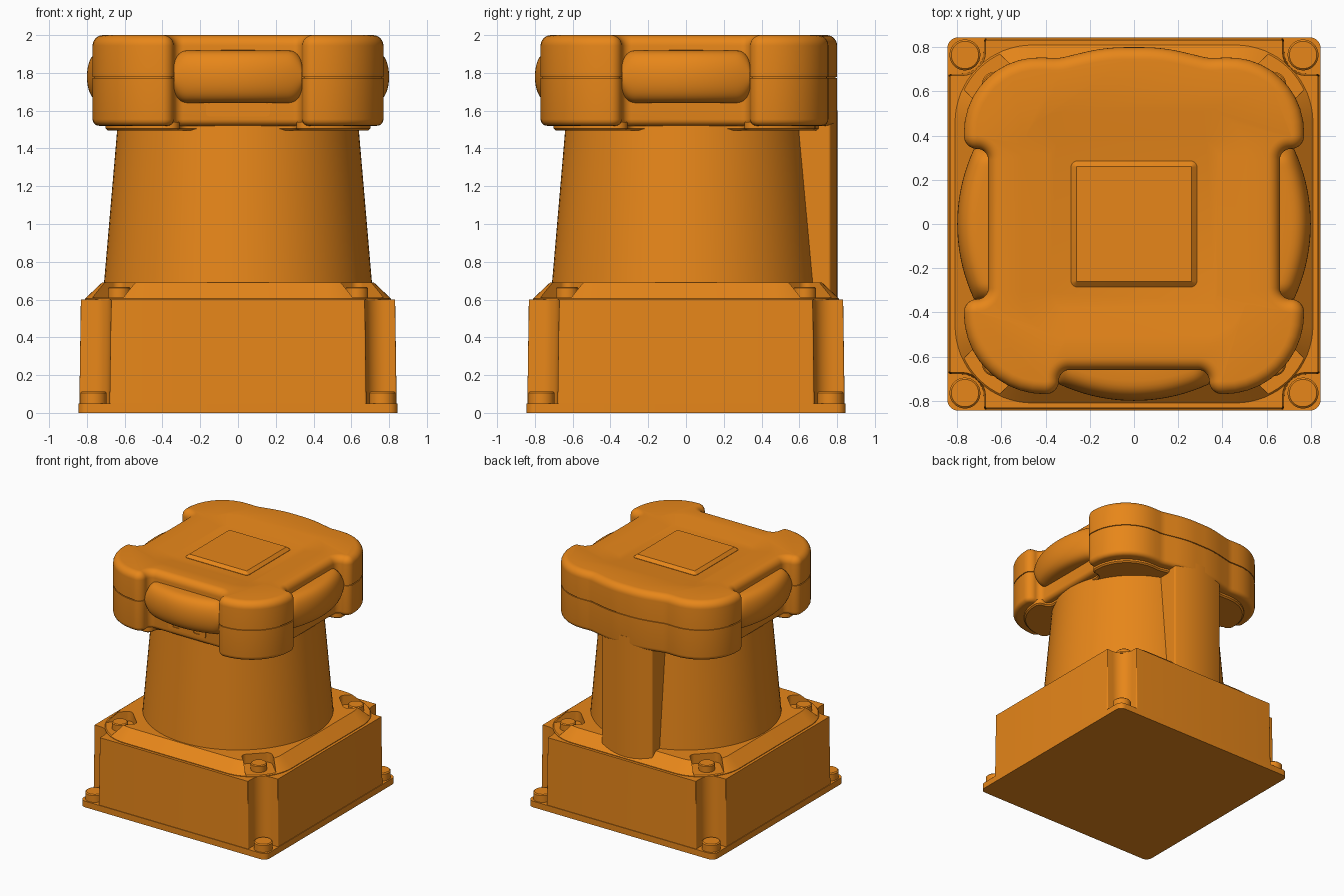
import bpy, bmesh, math
from mathutils import Vector, Matrix

if "Cube" in bpy.data.objects:
    bpy.data.objects.remove(bpy.data.objects["Cube"])

orange = bpy.data.materials.new("orange")
orange.diffuse_color = (0.8, 0.24, 0.01, 1)
orange.use_nodes = True
orange.node_tree.nodes["Principled BSDF"].inputs["Base Color"].default_value = orange.diffuse_color


def shade(me):
    me.shade_smooth()
    me.set_sharp_from_angle(angle=math.radians(30))


def make(name, bm, matrix=None):
    bmesh.ops.recalc_face_normals(bm, faces=bm.faces)
    me = bpy.data.meshes.new(name)
    bm.to_mesh(me)
    bm.free()
    if matrix:
        me.transform(matrix)
    shade(me)
    me.materials.append(orange)
    ob = bpy.data.objects.new(name, me)
    bpy.context.collection.objects.link(ob)
    return ob


def rings_to_bmesh(rings):
    bm = bmesh.new()
    vs = [[bm.verts.new(p) for p in ring] for ring in rings]
    n = len(vs[0])
    for a, b in zip(vs, vs[1:]):
        for i in range(n):
            j = (i + 1) % n
            bm.faces.new((a[i], a[j], b[j], b[i]))
    bm.faces.new(vs[0][::-1])
    bm.faces.new(vs[-1])
    return bm


def outline(corners, inset, seg):
    """Counter-clockwise polygon with filleted corners (x, y, radius), offset inwards."""
    pts = []
    n = len(corners)
    for i, (x, y, r) in enumerate(corners):
        p = Vector((x, y))
        u = (Vector(corners[i - 1][:2]) - p).normalized()
        v = (Vector(corners[(i + 1) % n][:2]) - p).normalized()
        ang = u.angle(v)
        turn = 1 if (-u.x * v.y + u.y * v.x) > 0 else -1
        c = p + (u + v).normalized() * r / math.sin(ang / 2)
        arm = (p + u * r / math.tan(ang / 2) - c) * (r - turn * inset) / r
        for k in range(seg + 1):
            pts.append(c + Matrix.Rotation(turn * (math.pi - ang) * k / seg, 2) @ arm)
    return pts


def loft(name, corners, levels, seg=8, matrix=None):
    rings = [[(p.x, p.y, z) for p in outline(corners, d, seg)] for d, z in levels]
    return make(name, rings_to_bmesh(rings), matrix)


def rect(hx, hy, r):
    return [(hx, -hy, r), (hx, hy, r), (-hx, hy, r), (-hx, -hy, r)]


def mirrored(half):
    return half + [(-x, y, r) for x, y, r in reversed(half)]


def lathe(name, profile, loc=(0, 0, 0), seg=32):
    rings = [[(r * math.cos(2 * math.pi * k / seg), r * math.sin(2 * math.pi * k / seg), z)
              for k in range(seg)] for r, z in profile]
    return make(name, rings_to_bmesh(rings), Matrix.Translation(loc))


def cut(ob, cutters):
    for c in cutters:
        m = ob.modifiers.new("cut", "BOOLEAN")
        m.object, m.solver = c, "EXACT"
    dg = bpy.context.evaluated_depsgraph_get()
    me = bpy.data.meshes.new_from_object(ob.evaluated_get(dg))
    ob.modifiers.clear()
    ob.data = me
    shade(me)
    for c in cutters:
        bpy.data.objects.remove(c)


# Base plate and box with scooped corners
loft("base_plate", rect(.845, .845, .05), [(0, 0), (0, .05)])
box = mirrored([(.68, -.84, .012), (.84, -.68, .012)])
box = []
for k in range(4):
    rot = Matrix.Rotation(k * math.pi / 2, 2)
    for x, y, r in ((.84, .68, .012), (.68, .68, .1), (.68, .84, .012)):
        q = rot @ Vector((x, y))
        box.append((q.x, q.y, r))
loft("base_box", box, [(0, .04), (.008, .6)])

# Sloped shoulder with a screw pocket in each corner
shoulder = loft("shoulder", rect(.81, .81, .35), [(0, .595), (0, .605), (.09, .69)], 16)
pockets = []
for k in range(4):
    a = math.pi / 4 + k * math.pi / 2
    m = Matrix.Rotation(a, 4, 'Z') @ Matrix.Translation((.93, 0, 0))
    pockets.append(loft("pocket_cutter", rect(.15, .115, .04), [(0, .612), (0, .8)], 8, m))
cut(shoulder, pockets)

# Screws in the pockets and on the plate
for k in range(4):
    a = math.pi / 4 + k * math.pi / 2
    c, s = math.cos(a), math.sin(a)
    lathe("shoulder_screw", [(.06, .6), (.06, .66), (.053, .667)], (.89 * c, .89 * s, 0))
    lathe("plate_screw", [(.07, .04), (.07, .105), (.062, .113)], (1.082 * c, 1.082 * s, 0))

# Tapered tower and rear column
lathe("tower", [(.71, .68), (.637, 1.53)], seg=96)
loft("rear_column", [(-.23, .3, .01), (.23, .3, .01), (.23, .764, .015), (0, .83, .7), (-.23, .764, .015)],
     [(0, .6), (0, 1.6)], 12)

# Head: lobed outline, rounded edges, parting groove
head_shape = mirrored([
    (.34, -.66, .05), (.34, -.77, .06), (.77, -.77, .365), (.77, -.34, .06), (.66, -.34, .05),
    (.66, .34, .05), (.77, .34, .06), (.77, .77, .34), (.34, .75, .2), (.13, .80, .8)])
levels = []
for k in range(6):
    a = k / 5 * math.pi / 2
    levels.append((.035 * (1 - math.sin(a)), 1.52 + .035 * (1 - math.cos(a))))
levels += [(0, 1.772), (.008, 1.772), (.008, 1.779), (0, 1.779)]
for k in range(8):
    a = k / 7 * math.pi / 2
    levels.append((.056 * (1 - math.cos(a)), 1.944 + .056 * math.sin(a)))
head = loft("head", head_shape, levels, 10)
cut(head, [loft("dish_cutter", rect(.51, .51, .2), [(.13, 1.973), (0, 2.0), (0, 2.05)], 12)])
loft("head_underplate", [(x * .91, y * .91, r * .91) for x, y, r in head_shape],
     [(.012, 1.495), (0, 1.505), (0, 1.54)], 10)

# Raised square pad in the dish
loft("top_pad", rect(.285, .285, .027), [(0, 1.96), (0, 1.976), (.025, 1.998)], 5)

# Bulging windows in the front and side notches
rings = []
for k in range(49):
    x = .34 * math.sin((k / 48 - .5) * math.pi)
    over = max(0, abs(x) - .27)
    h = .07 + math.sqrt(max(0, .0049 - over * over))
    ring = []
    for j in range(25):
        t = (j / 24 - .5) * math.pi
        r = .66 + .14 * math.sqrt(max(0, math.cos(t)))
        ring.append((x, -math.sqrt(r * r - x * x), 1.78 + h * math.sin(t)))
    ring += [(x, -.55, 1.78 + h), (x, -.55, 1.78 - h)]
    rings.append(ring)
for name, turn in (("front_window", 0), ("right_window", 90), ("left_window", -90)):
    make(name, rings_to_bmesh(rings), Matrix.Rotation(math.radians(turn), 4, 'Z'))

# Small panel with two slots below the front window
facing = Matrix.Translation((0, -.655, 1.605)) @ Matrix.Rotation(math.pi / 2, 4, 'X')
panel = loft("front_panel", rect(.17, .035, .02), [(0, 0), (0, .012)], 6, facing)
cut(panel, [loft("slot_cutter", rect(.03, .013, .008), [(0, .006), (0, .03)], 4,
                 Matrix.Translation((x, 0, 0)) @ facing) for x in (-.095, .095)])
